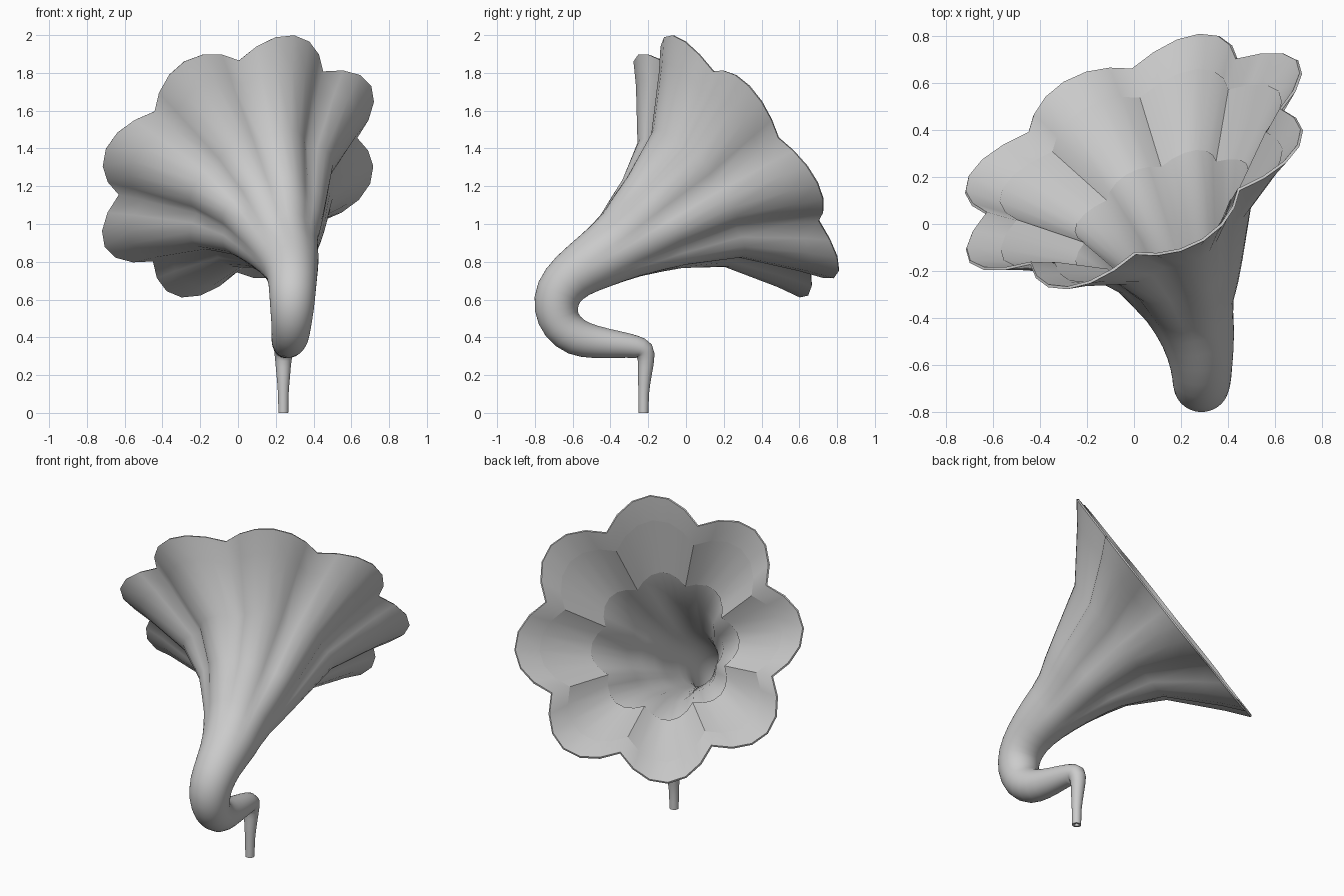
import bpy, bmesh, math
from mathutils import Vector

if "Cube" in bpy.data.objects:
    bpy.data.objects.remove(bpy.data.objects["Cube"])

PETALS, SEG = 8, 6            # scalloped mouth: 8 petals, 6 facets each
N = PETALS * SEG
CUSP = math.radians(30)       # angle of the first valley between petals
mouth = Vector((0, 0.265, 1.305))
axis = Vector((-0.392, 0.75, 0.533)).normalized()

# Flared rings: depth, radius, scallop
flare = [(mouth - axis * d, r, s) for d, r, s in
         ((0, 0.827, 0.17), (0.09, 0.704, 0.165), (0.315, 0.435, 0.15))]
# Tube rings down to the pipe end: centre, radius, scallop
tube = [(Vector(p), r, s) for p, r, s in (
    ((0.19, -0.165, 1.01), 0.295, 0.10),
    ((0.235, -0.34, 0.89), 0.20, 0.04),
    ((0.272, -0.48, 0.805), 0.158, 0.01),
    ((0.287, -0.60, 0.725), 0.133, 0),
    ((0.288, -0.67, 0.64), 0.123, 0),
    ((0.286, -0.685, 0.55), 0.115, 0),
    ((0.282, -0.655, 0.465), 0.105, 0),
    ((0.275, -0.58, 0.403), 0.098, 0),
    ((0.265, -0.48, 0.376), 0.086, 0),
    ((0.255, -0.35, 0.361), 0.070, 0),
    ((0.248, -0.27, 0.350), 0.060, 0),
    ((0.243, -0.222, 0.330), 0.052, 0),
    ((0.24, -0.212, 0.275), 0.043, 0),
    ((0.24, -0.218, 0.20), 0.036, 0),
    ((0.24, -0.224, 0.10), 0.028, 0),
    ((0.24, -0.225, 0.0), 0.026, 0))]


def halve(pts):
    """Insert a smooth midpoint between neighbouring tube rings."""
    out = []
    for i in range(len(pts) - 1):
        a, b = pts[i], pts[i + 1]
        p, n = pts[max(i - 1, 0)], pts[min(i + 2, len(pts) - 1)]
        mid = [(9 * (a[k] + b[k]) - p[k] - n[k]) / 16 for k in range(3)]
        if i in (0, len(pts) - 2):
            mid = [(a[k] + b[k]) / 2 for k in range(3)]
        out += [a, (mid[0], mid[1], max(mid[2], 0))]
    return out + [pts[-1]]


rings = flare + halve(tube)
u = Vector((0, 0, 1))
loops = []
for i, (c, r, s) in enumerate(rings):
    # section frame carried along the centre line
    if i < len(flare):
        t = axis
    elif i == len(rings) - 1:
        t = Vector((0, 0, 1))
    else:
        t = ((rings[i - 1][0] - c).normalized() + (c - rings[i + 1][0]).normalized()).normalized()
    u = (u - t * u.dot(t)).normalized()
    v = t.cross(u)
    loop = []
    for k in range(N):
        a = CUSP + k * math.tau / N
        rad = r * (1 - s * (1 - abs(math.sin(PETALS / 2 * (a - CUSP)))))
        loop.append(c + (u * math.cos(a) + v * math.sin(a)) * rad)
    loops.append(loop)


def skin(name, strips, smooth):
    """Mesh from strips; each strip is a list of equal point rows."""
    bm = bmesh.new()
    for rows in strips:
        vs = [[bm.verts.new(p) for p in row] for row in rows]
        for a, b in zip(vs, vs[1:]):
            count = len(a) if len(a) == N else len(a) - 1
            for k in range(count):
                j = (k + 1) % len(a)
                bm.faces.new((a[k], b[k], b[j], a[j]))
    me = bpy.data.meshes.new(name)
    bm.to_mesh(me)
    bm.free()
    ob = bpy.data.objects.new(name, me)
    bpy.context.collection.objects.link(ob)
    bpy.ops.object.select_all(action='DESELECT')
    bpy.context.view_layer.objects.active = ob
    ob.select_set(True)
    bpy.ops.object.shade_smooth_by_angle(angle=math.radians(smooth))
    return ob


# Horn body with a thin wall grown inward
horn = skin("horn", [loops], 80)
wall = horn.modifiers.new("wall", 'SOLIDIFY')
wall.thickness = 0.012
wall.offset = -1
bpy.ops.object.modifier_apply(modifier="wall")
bpy.ops.object.shade_smooth_by_angle(angle=math.radians(80))


# Inner petal panels: one thin inlay per petal, just above the inner wall
def inset(i, k):
    p, c = loops[i][k % N], rings[i][0]
    return p + (axis - (p - c).normalized()) * 0.0115


panels = [[[inset(i, q * SEG + k) for k in range(SEG + 1)] for i in (1, 2)]
          for q in range(PETALS)]
skin("petal_panels", [[row[::-1] for row in reversed(p)] for p in panels], 80)
for p in bpy.data.objects["petal_panels"].data.polygons:
    if p.normal.dot(axis) < 0:
        p.flip()
